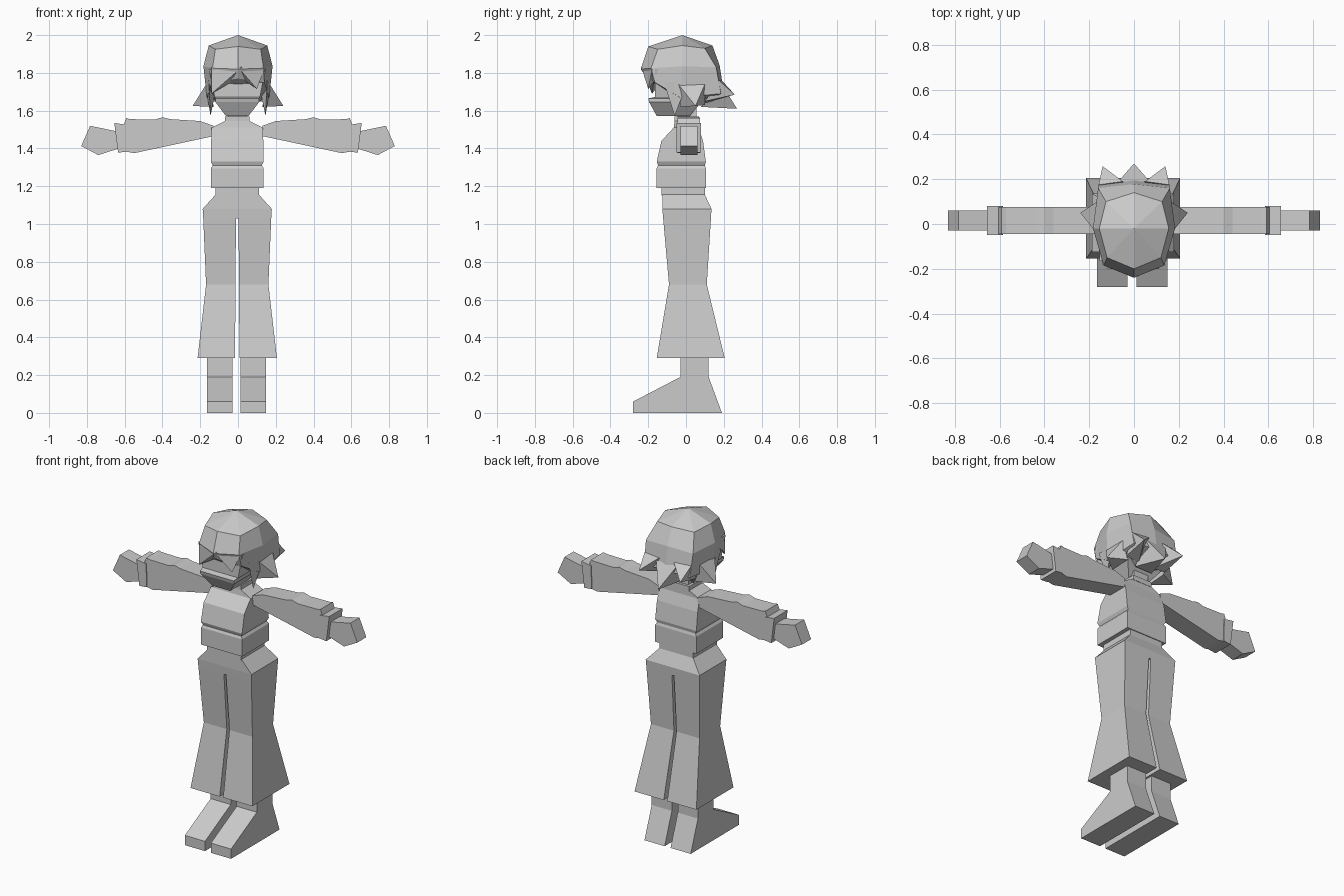
import bpy, bmesh

mat = bpy.data.materials.new("plain grey")
mat.diffuse_color = (0.6, 0.6, 0.6, 1)
CX = -0.004  # centre line of body and legs


def make(name, verts, faces):
    me = bpy.data.meshes.new(name)
    bm = bmesh.new()
    vs = [bm.verts.new(v) for v in verts]
    for f in faces:
        bm.faces.new([vs[i] for i in f])
    bmesh.ops.recalc_face_normals(bm, faces=bm.faces)
    bm.to_mesh(me)
    bm.free()
    me.materials.append(mat)
    ob = bpy.data.objects.new(name, me)
    bpy.context.collection.objects.link(ob)
    return ob


def bridge(n, levels):
    return [(k * n + i, k * n + (i + 1) % n, (k + 1) * n + (i + 1) % n, (k + 1) * n + i)
            for k in range(levels - 1) for i in range(n)]


def loft(name, rings):
    """Stack of rectangles: (z, x0, x1, y0, y1)."""
    v = [p for z, a, b, c, d in rings for p in ((a, c, z), (b, c, z), (b, d, z), (a, d, z))]
    n = len(v)
    return make(name, v, bridge(4, len(rings)) + [(0, 1, 2, 3), (n - 4, n - 3, n - 2, n - 1)])


def body(name, rings):
    """Symmetric loft: (z, half width, y0, y1)."""
    return loft(name, [(z, CX - w, CX + w, a, b) for z, w, a, b in rings])


def prism(name, lower, upper):
    n = len(lower)
    return make(name, lower + upper, bridge(n, 2) + [tuple(range(n)), tuple(range(n, 2 * n))])


def spike(name, base, tip):
    n = len(base)
    return make(name, base + [tip], [tuple(range(n))] + [(i, (i + 1) % n, n) for i in range(n)])


# torso, waist, neck and hips
body("torso", [(1.19, .14, -.155, .105), (1.295, .14, -.155, .105), (1.31, .13, -.148, .1),
               (1.33, .14, -.155, .105), (1.44, .138, -.13, .09), (1.51, .135, -.065, .068),
               (1.545, .065, -.06, .068)])
body("collar", [(1.54, .066, -.06, .07), (1.57, .066, -.06, .07)])
body("neck", [(1.56, .05, -.045, .055), (1.66, .05, -.045, .055)])
body("waist", [(1.15, .115, -.13, .1), (1.195, .115, -.13, .1)])
body("hips", [(1.03, .18, -.121, .132), (1.08, .183, -.125, .135), (1.155, .115, -.125, .1)])

# legs, ankles, feet, arms and hands on both sides
foot = [(-.03, .19), (-.28, .06), (-.28, 0), (.19, 0), (.12, .19)]
sleeve = [(.13, 1.52), (.2, 1.545), (.36, 1.555), (.4, 1.565), (.44, 1.553), (.57, 1.555),
          (.592, 1.56), (.605, 1.525), (.6, 1.385), (.55, 1.375), (.13, 1.465)]
cuff = [(.59, 1.525), (.655, 1.535), (.635, 1.378), (.585, 1.383)]
hand = [(.83, 1.413), (.783, 1.52), (.64, 1.49), (.63, 1.40), (.74, 1.365)]
for side, s in (("left", 1), ("right", -1)):
    leg = [(1.03, .007, .18, -.121, .132), (.68, .009, .165, -.09, .11), (.29, .012, .21, -.155, .205)]
    loft(side + "_trouser_leg", [(z, CX + s * a, CX + s * b, c, d) for z, a, b, c, d in leg])
    xa, xb = CX - .004 + s * .02, CX - .004 + s * .157
    loft(side + "_ankle", [(.19, xa, xb, -.03, .12), (.30, xa, xb, -.03, .12)])
    prism(side + "_foot", [(xa, y, z) for y, z in foot], [(xb, y, z) for y, z in foot])
    for part, prof, y0, y1 in (("sleeve", sleeve, -.045, .075), ("cuff", cuff, -.05, .08),
                               ("hand", hand, -.028, .06)):
        prism(side + "_" + part, [(s * x, y0, z) for x, z in prof], [(s * x, y1, z) for x, z in prof])

# face with jutting jaw
body("face", [(1.572, .06, -.155, .02), (1.645, .115, -.195, .08), (1.665, .115, -.2, .1),
              (1.672, .12, -.165, .1), (1.82, .15, -.165, .12)])

# hair cap: half rings mirrored, closed by a top and a bottom point
half = [
    [(0, -.2, 1.94), (.12, -.15, 1.925), (.155, -.02, 1.945), (.125, .1, 1.93), (0, .14, 1.945)],
    [(0, -.24, 1.82), (.135, -.185, 1.825), (.183, -.02, 1.835), (.16, .16, 1.83), (0, .178, 1.84)],
    [(0, -.205, 1.77), (.14, -.165, 1.75), (.165, -.03, 1.67), (.155, .185, 1.69), (0, .2, 1.70)]]
verts = [p for r in half for p in r + [(-x, y, z) for x, y, z in r[3:0:-1]]]
faces = bridge(8, 3)
faces += [(i, (i + 1) % 8, 24) for i in range(8)]
faces += [(16 + i, 16 + (i + 1) % 8, 25) for i in range(8)]
make("hair_cap", verts + [(0, -.02, 2.0), (0, .02, 1.605)], faces)

# pointed locks on both sides
for side, s in (("left", 1), ("right", -1)):
    locks = {
        "side_lock": ([(.168, -.04, 1.74), (.165, .1, 1.74), (.13, .1, 1.63), (.13, -.03, 1.62)], (.24, .05, 1.625)),
        "back_lock": ([(.05, .19, 1.76), (.158, .175, 1.76), (.14, .1, 1.65), (.05, .1, 1.64)], (.14, .258, 1.685)),
        "cheek_lock": ([(.172, 0, 1.73), (.155, -.12, 1.76), (.12, -.05, 1.7)], (.145, -.06, 1.572)),
    }
    for n, (base, tip) in locks.items():
        spike(side + "_" + n, [(s * x, y, z) for x, y, z in base], (s * tip[0], tip[1], tip[2]))
spike("centre_back_lock", [(-.07, .19, 1.74), (.07, .19, 1.74), (.06, .08, 1.62), (-.06, .08, 1.62)], (0, .27, 1.61))

# swept fringe
spike("left_fringe", [(0, -.236, 1.83), (.14, -.18, 1.82), (.1, -.15, 1.78), (.02, -.18, 1.77)], (.1, -.2, 1.715))
spike("right_fringe", [(.02, -.236, 1.83), (-.14, -.18, 1.83), (-.15, -.12, 1.76), (-.02, -.17, 1.76)], (-.14, -.18, 1.69))
